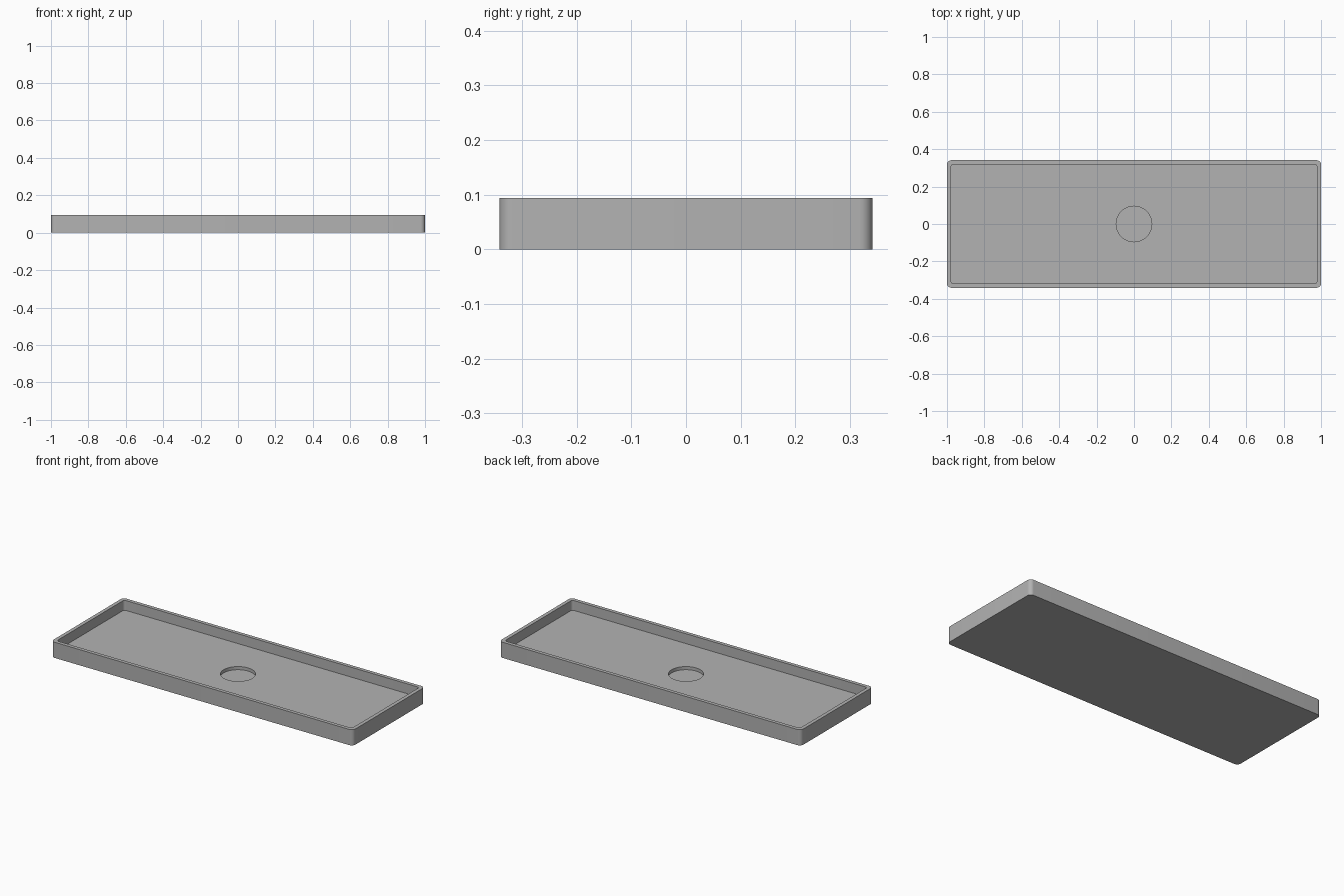
import bpy
import bmesh
from math import cos, sin, pi, radians

cube = bpy.data.objects.get("Cube")
if cube:
    bpy.data.objects.remove(cube, do_unlink=True)

LENGTH, WIDTH, HEIGHT = 2.0, 0.682, 0.094
WALL, CORNER = 0.022, 0.024
FLOOR_Z, RECESS_Z, RECESS_RADIUS = 0.035, 0.016, 0.095

grey = bpy.data.materials.new("plain_grey")
grey.use_nodes = True
colour = (0.45, 0.45, 0.45, 1)
grey.diffuse_color = colour
grey.node_tree.nodes["Principled BSDF"].inputs["Base Color"].default_value = colour

bm = bmesh.new()


def ring(points, z):
    return [bm.verts.new((x, y, z)) for x, y in points]


def rounded_rectangle(inset, radius, steps=8):
    """Outline running anticlockwise, one arc for each corner."""
    cx, cy = LENGTH / 2 - inset - radius, WIDTH / 2 - inset - radius
    points = []
    for quarter, (sx, sy) in enumerate([(1, 1), (-1, 1), (-1, -1), (1, -1)]):
        for i in range(steps + 1):
            a = (quarter + i / steps) * pi / 2
            points.append((sx * cx + radius * cos(a), sy * cy + radius * sin(a)))
    return points


def skin(lower, upper):
    """Band of quads between two matching rings."""
    for i in range(len(lower)):
        j = (i + 1) % len(lower)
        bm.faces.new((lower[i], lower[j], upper[j], upper[i]))


def loop_edges(verts):
    return [bm.edges.get((verts[i - 1], verts[i])) for i in range(len(verts))]


outer = rounded_rectangle(0, CORNER)
inner = rounded_rectangle(WALL, 0.014)
circle = [(RECESS_RADIUS * cos(2 * pi * i / 64), RECESS_RADIUS * sin(2 * pi * i / 64))
          for i in range(64)]

# Outer wall, rim and inner wall
base, top = ring(outer, 0), ring(outer, HEIGHT)
rim, floor = ring(inner, HEIGHT), ring(inner, FLOOR_Z)
for lower, upper in ((base, top), (top, rim), (rim, floor)):
    skin(lower, upper)
bm.faces.new(base[::-1])

# Round recess in the floor
recess_top, recess_base = ring(circle, FLOOR_Z), ring(circle, RECESS_Z)
skin(recess_top, recess_base)
bm.faces.new(recess_base)

# Floor around the recess
bmesh.ops.triangle_fill(bm, use_beauty=True,
                        edges=loop_edges(floor) + loop_edges(recess_top))
bmesh.ops.recalc_face_normals(bm, faces=bm.faces)

mesh = bpy.data.meshes.new("tray")
bm.to_mesh(mesh)
bm.free()
mesh.materials.append(grey)
tray = bpy.data.objects.new("tray", mesh)
bpy.context.collection.objects.link(tray)

# Smooth rounded corners, sharp edges
bpy.context.view_layer.objects.active = tray
tray.select_set(True)
bpy.ops.object.shade_smooth_by_angle(angle=radians(30))
